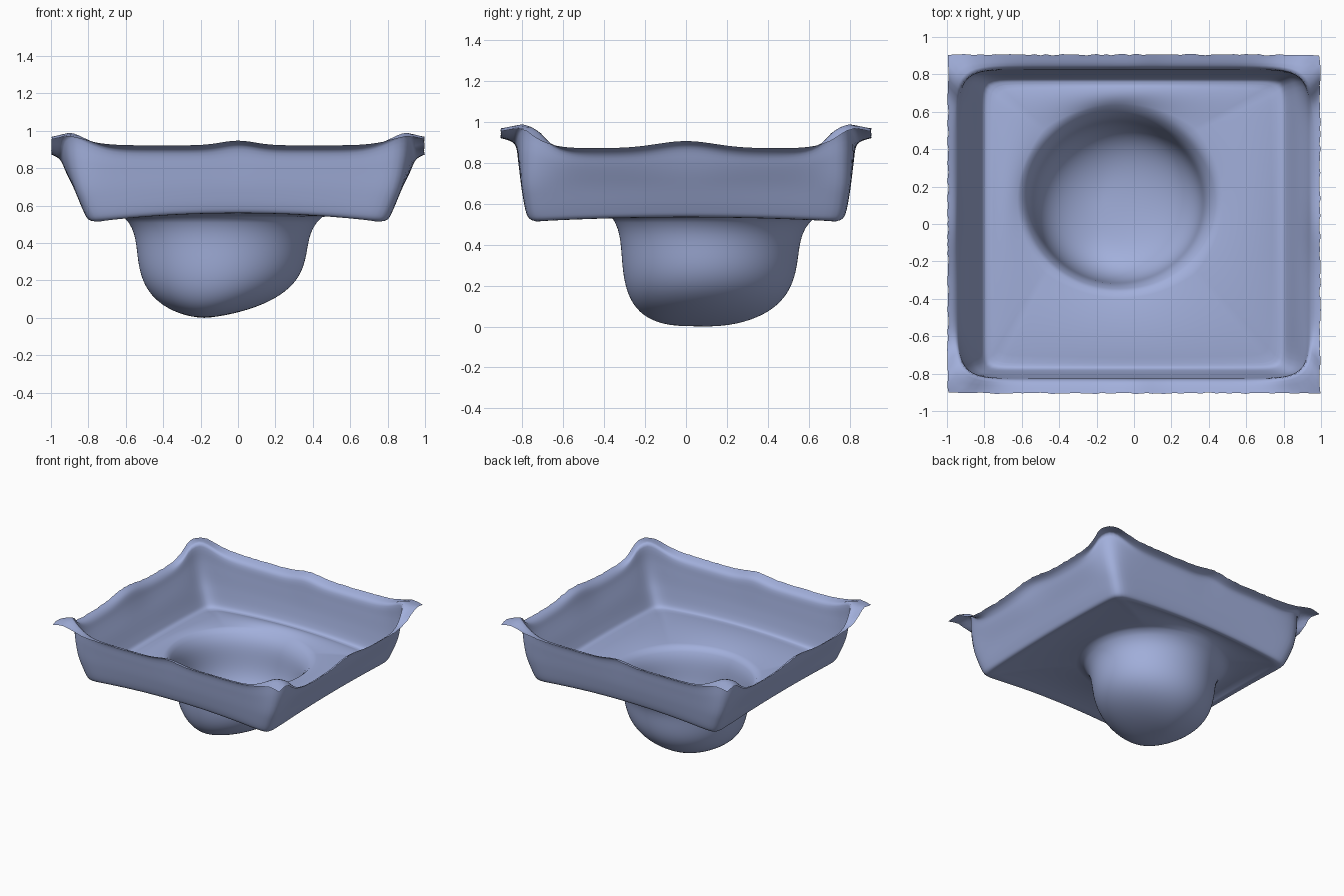
import bpy, bmesh, math, random

if "Cube" in bpy.data.objects:
    bpy.data.objects.remove(bpy.data.objects["Cube"])

random.seed(4)
SIDE = 64                    # segments along each side of the sheet
FLOOR, RIM = 0.514, 0.538    # tray floor height, pit rim height
PIT_X, PIT_Y = -0.18, 0.10   # lowest point of the pit

# Tray wall profile from hem to floor edge: half width, half depth, height
WALL = [(0.995, 0.905, 0.90), (0.95, 0.838, 0.87), (0.92, 0.82, 0.79),
        (0.87, 0.805, 0.67), (0.825, 0.787, 0.56), (0.80, 0.77, 0.52),
        (0.765, 0.745, FLOOR)]


def clamp(t):
    return min(max(t, 0.0), 1.0)


def bell(d, width):
    return math.exp(-(d / width) ** 2)


def spline(a, b, c, d, t):
    return [0.5 * (2*q + (r-p)*t + (2*p-5*q+4*r-s)*t*t + (3*q-p-3*r+s)*t**3)
            for p, q, r, s in zip(a, b, c, d)]


def smooth_profile(keys, steps):
    out = []
    for i in range(len(keys) - 1):
        quad = [keys[min(max(i + k, 0), len(keys) - 1)] for k in (-1, 0, 1, 2)]
        out += [spline(*quad, s / steps) for s in range(steps)]
    return out + [keys[-1]]


def hem_wave(u, v, crest):
    """Gentle waves along the hem; corners rise to a crest, then droop."""
    near = min(abs(u), abs(v))
    corner = bell(1 - near, 0.2)
    if abs(v) >= abs(u):
        side = 0.022 + 0.025 * bell(u, 0.13)
    else:
        side = -0.028 + 0.035 * bell(v, 0.22) + 0.045 * bell(near - 0.89, 0.06)
    tip = 0.03 * crest * corner - 0.03 * (1 - crest) * bell(1 - near, 0.06)
    return side * (1 - corner) + 0.085 * corner + tip


def floor_lift(u, v):
    """The floor edge rises between the corners."""
    return (0.045 if abs(v) >= abs(u) else 0.02) * (1 - min(abs(u), abs(v)) ** 2)


def tray_point(u, v, hx, hy, z):
    wave = clamp((z - 0.65) / 0.22) ** 2
    crest = clamp((0.995 - hx) / 0.04)
    n = 1 / max((0.045 + 0.05 * wave) * crest, 0.002)
    r = (abs(u) ** n + abs(v) ** n) ** (-1 / n)
    return (hx * r * u, hy * r * v,
            z + wave * hem_wave(u, v, crest)
            + clamp((0.75 - z) / 0.2) * floor_lift(u, v))


def pit_point(u, v, h):
    """Round pit; each side has its own reach and its own fullness."""
    def reach(radius, fullness, flare):
        return radius * (1 - (1 - h) ** 4) ** fullness + flare * h ** 8
    left, right = reach(0.36, 0.57, 0.07), reach(0.55, 0.7, 0.08)
    front, back = reach(0.415, 0.3, 0.05), reach(0.45, 0.5, 0.085)
    r = 1 / math.hypot(u, v)
    return (PIT_X + (right - left) / 2 + (left + right) / 2 * r * u,
            PIT_Y + (back - front) / 2 + (front + back) / 2 * r * v,
            RIM * h)


def floor_point(u, v, t):
    """Blend from the floor edge to the pit rim, slightly swollen."""
    a, b = tray_point(u, v, *WALL[-1]), pit_point(u, v, 1)
    x, y, z = (p + (q - p) * t for p, q in zip(a, b))
    return x, y, z + 0.07 * t * (1 - t)


# Points around a unit square
side = [(math.tan((2 * i / SIDE - 1) * math.pi / 4), -1) for i in range(SIDE)]
square = side + [(-v, u) for u, v in side]
square += [(-u, -v) for u, v in square]

# Rings of the cloth: wall, floor, pit
rings = [[tray_point(u, v, *key) for u, v in square]
         for key in smooth_profile(WALL, 5)]
rings += [[floor_point(u, v, i / 12) for u, v in square] for i in range(1, 12)]
rings += [[pit_point(u, v, (1 - i / 28) ** 1.6) for u, v in square]
          for i in range(28)]

# Slightly frayed hem
for i, (x, y, z) in enumerate(rings[0]):
    fray = 1 + random.uniform(-0.004, 0.004)
    rings[0][i] = (x * fray, y * fray, z)

# Draped cloth: square tray with a round sagging pit
bm = bmesh.new()
loops = [[bm.verts.new(p) for p in ring] for ring in rings]
N = len(square)
for a, b in zip(loops, loops[1:]):
    for i in range(N):
        k = (i + 1) % N
        bm.faces.new((a[i], a[k], b[k], b[i]))
centre = bm.verts.new((PIT_X, PIT_Y, 0))
for i in range(N):
    bm.faces.new((loops[-1][i], loops[-1][(i + 1) % N], centre))
for f in bm.faces:
    f.smooth = True
mesh = bpy.data.meshes.new("draped_cloth")
bm.to_mesh(mesh)
bm.free()
cloth = bpy.data.objects.new("draped_cloth", mesh)
bpy.context.collection.objects.link(cloth)

# Blue-grey fabric
fabric = bpy.data.materials.new("fabric")
fabric.diffuse_color = (0.36, 0.43, 0.71, 1)
fabric.use_nodes = True
fabric.node_tree.nodes["Principled BSDF"].inputs["Base Color"].default_value = fabric.diffuse_color
mesh.materials.append(fabric)
